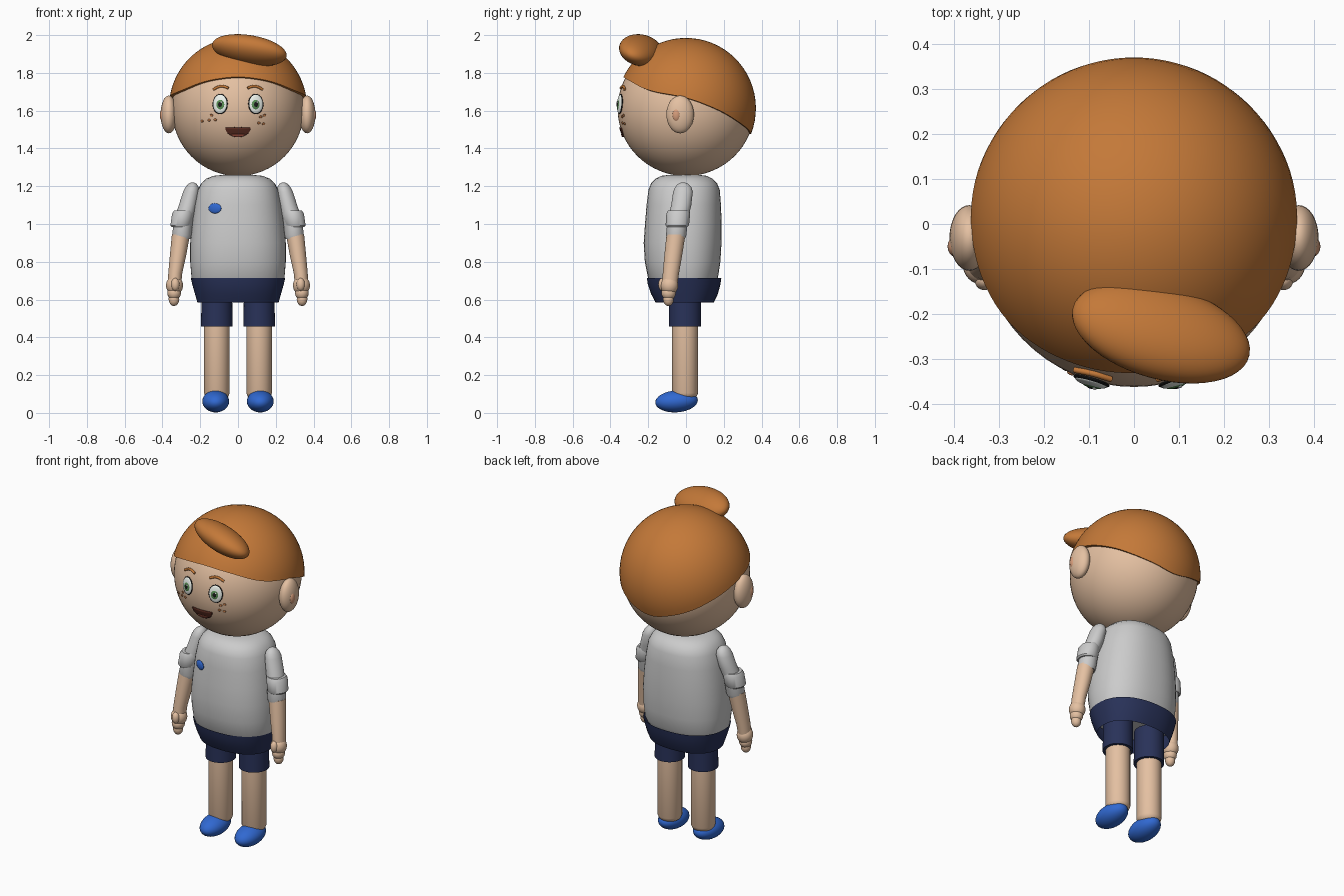
import bpy, bmesh, math
from mathutils import Vector, Euler

if "Cube" in bpy.data.objects:
    bpy.data.objects.remove(bpy.data.objects["Cube"])

HEAD_C, HEAD_R = Vector((0, 0, 1.61)), Vector((.35, .362, .356))


def mat(name, rgb):
    m = bpy.data.materials.new(name)
    m.diffuse_color = (*rgb, 1)
    m.use_nodes = True
    m.node_tree.nodes["Principled BSDF"].inputs["Base Color"].default_value = m.diffuse_color
    return m


SKIN = mat("skin", (.78, .53, .36))
BLUSH = mat("ear_pink", (.68, .34, .20))
HAIR = mat("hair", (.55, .19, .04))
NAVY = mat("navy", (.022, .032, .10))
BLUE = mat("blue", (.03, .14, .64))
WHITE = mat("white", (.85, .9, .85))
GREEN = mat("green", (.10, .28, .09))
DARK = mat("dark", (.01, .01, .01))
MOUTH = mat("mouth", (.10, .025, .015))
TONGUE = mat("tongue", (.35, .08, .05))
FRECKLE = mat("freckle", (.45, .17, .06))


def finish(name, bm, m):
    bmesh.ops.recalc_face_normals(bm, faces=bm.faces)
    me = bpy.data.meshes.new(name)
    bm.to_mesh(me)
    bm.free()
    ob = bpy.data.objects.new(name, me)
    bpy.context.collection.objects.link(ob)
    if m:
        me.materials.append(m)
    return ob


def ball(name, loc, size, m, rot=(0, 0, 0), seg=32):
    bm = bmesh.new()
    bmesh.ops.create_uvsphere(bm, u_segments=seg, v_segments=seg // 2, radius=1)
    ob = finish(name, bm, m)
    ob.location, ob.scale = loc, size
    ob.rotation_euler = rot
    return ob


def loft(name, rings, m, p=2.0, bottom=True, top=True, n=48):
    """Stack of superellipse rings (cx, cy, z, rx, ry)."""
    bm = bmesh.new()
    loops = []
    for cx, cy, z, rx, ry in rings:
        loop = []
        for i in range(n):
            c, s = math.cos(math.tau * i / n), math.sin(math.tau * i / n)
            k = (abs(c) ** p + abs(s) ** p) ** (-1 / p)
            loop.append(bm.verts.new((cx + rx * c * k, cy + ry * s * k, z)))
        loops.append(loop)
    for a, b in zip(loops, loops[1:]):
        for i in range(n):
            bm.faces.new((a[i], a[(i + 1) % n], b[(i + 1) % n], b[i]))
    if bottom:
        bm.faces.new(loops[0])
    if top:
        bm.faces.new(loops[-1])
    return finish(name, bm, m)


def on_head(x, z, off=0.0):
    u, w = x / HEAD_R.x, (z - HEAD_C.z) / HEAD_R.z
    v = -math.sqrt(1 - u * u - w * w)
    n = Vector((u / HEAD_R.x, v / HEAD_R.y, w / HEAD_R.z)).normalized()
    return Vector((x, v * HEAD_R.y, z)) + n * off, n


def face_disc(name, x, z, off, size, m, seg=24):
    loc, n = on_head(x, z, off)
    return ball(name, loc, size, m, n.to_track_quat('Z', 'Y').to_euler(), seg)


def mouth_patch(name, width, top, height, off, m):
    bm = bmesh.new()
    N, K = 20, 5
    rows = []
    for i in range(N + 1):
        u = -math.cos(math.pi * i / N)
        h = height * math.sqrt(max(0, 1 - u * u)) + .003
        rows.append([bm.verts.new(on_head(width * u, top - h * j / K, off)[0]) for j in range(K + 1)])
    for a, b in zip(rows, rows[1:]):
        for j in range(K):
            bm.faces.new((a[j], a[j + 1], b[j + 1], b[j]))
    ob = finish(name, bm, m)
    mod = ob.modifiers.new("thickness", 'SOLIDIFY')
    mod.thickness, mod.offset = .008, 0


# head
ball("head", HEAD_C, HEAD_R, SKIN, seg=64)

# hair cap: part of a sphere cut along a hairline (angle from front, height)
LINE = [(0, 1.783), (30, 1.76), (57, 1.705), (90, 1.672), (115, 1.612), (145, 1.525), (180, 1.465)]


def hairline(deg):
    for (a, za), (b, zb) in zip(LINE, LINE[1:]):
        if deg <= b:
            return za + (zb - za) * (deg - a) / (b - a)
    return LINE[-1][1]


bm = bmesh.new()
N, K = 96, 20
pole = bm.verts.new((0, 0, 1.985))
cols = []
for i in range(N):
    deg = 360 * i / N
    d = min(deg, 360 - deg)
    z = sum(hairline(abs(min(d + o, 360 - d - o))) for o in (-10, -5, 0, 5, 10)) / 5
    t = math.acos((z - 1.613) / .372)
    a = math.radians(deg)
    steps = [(t * j / K, 1) for j in range(1, K + 1)] + [(t, .93)]
    cols.append([bm.verts.new((.366 * r * math.sin(q) * math.sin(a), -.37 * r * math.sin(q) * math.cos(a),
                               1.613 + .372 * r * math.cos(q))) for q, r in steps])
for i in range(N):
    a, b = cols[i], cols[(i + 1) % N]
    bm.faces.new((pole, a[0], b[0]))
    for j in range(K):
        bm.faces.new((a[j], a[j + 1], b[j + 1], b[j]))
finish("hair_cap", bm, HAIR)

# swept tuft above the forehead
ball("hair_tuft", (.06, -.24, 1.92), (.205, .11, .073), HAIR,
     (math.radians(-25), math.radians(8), math.radians(-15)), 48)

# shirt, open shorts
loft("shirt", [(0, -.015, .69, .238, .172), (0, -.016, .715, .246, .185), (0, -.018, .8, .253, .2),
               (0, -.018, .9, .253, .206), (0, -.014, 1.0, .243, .203), (0, -.012, 1.1, .23, .197),
               (0, -.01, 1.18, .213, .189), (0, -.01, 1.215, .195, .175), (0, -.01, 1.24, .168, .15),
               (0, -.01, 1.255, .13, .12), (0, -.01, 1.26, .08, .08)], None, 2.3)
loft("shorts_waist", [(0, -.007, .585, .215, .154), (0, -.008, .63, .228, .177),
                      (0, -.01, .68, .242, .192), (0, -.01, .713, .25, .197)],
     NAVY, 2.3, bottom=False, top=False)
ball("chest_patch", (-.122, -.191, 1.083), (.037, .01, .027), BLUE, (0, 0, math.radians(-24)), 24)

# mouth
mouth_patch("mouth", .065, 1.512, .047, .002, MOUTH)
mouth_patch("tongue", .034, 1.478, .011, .005, TONGUE)

for s, side in ((-1, "right"), (1, "left")):
    def nm(part):
        return f"{side}_{part}"

    # ear
    ball(nm("ear"), (s * .366, -.031, 1.58), (.044, .073, .1), SKIN)
    ball(nm("inner_ear"), (s * .396, -.05, 1.577), (.018, .023, .036), BLUSH)

    # eye layers
    x = s * .094
    face_disc(nm("eye_rim"), x, 1.635, .001, (.042, .054, .008), DARK)
    face_disc(nm("eye_white"), x, 1.635, .003, (.038, .05, .011), WHITE)
    face_disc(nm("iris"), x * .97, 1.632, .009, (.024, .029, .007), GREEN)
    face_disc(nm("pupil"), x * .97, 1.632, .013, (.012, .015, .005), DARK)
    face_disc(nm("eye_glint"), x * .97 + .007, 1.643, .016, (.005, .006, .003), WHITE, 12)

    # eyebrow
    cu = bpy.data.curves.new(nm("eyebrow"), 'CURVE')
    cu.dimensions, cu.bevel_depth, cu.bevel_resolution, cu.use_fill_caps = '3D', .007, 3, True
    sp = cu.splines.new('POLY')
    sp.points.add(8)
    for i, pt in enumerate(sp.points):
        t = i / 8
        co = on_head(s * (.05 + .08 * t), 1.718 - .008 * t + .014 * math.sin(math.pi * t), .004)[0]
        pt.co = (*co, 1)
    cu.materials.append(HAIR)
    bpy.context.collection.objects.link(bpy.data.objects.new(nm("eyebrow"), cu))

    # arm: sleeve, cuff, forearm
    loft(nm("sleeve"), [(s * .298, -.052, .92, .046, .046), (s * .298, -.052, .94, .051, .054),
                        (s * .288, -.043, 1.03, .05, .054), (s * .265, -.025, 1.1, .048, .053),
                        (s * .248, -.016, 1.17, .043, .052), (s * .243, -.015, 1.195, .035, .043),
                        (s * .241, -.015, 1.212, .022, .028), (s * .24, -.015, 1.22, .008, .01)], None, n=32)
    loft(nm("sleeve_cuff"), [(s * .302, -.047, .985, .05, .055), (s * .301, -.046, .993, .057, .062),
                             (s * .292, -.041, 1.055, .057, .063), (s * .288, -.039, 1.072, .05, .056)],
         None, n=32)
    loft(nm("forearm"), [(s * .336, -.085, .69, .036, .041), (s * .332, -.08, .74, .037, .043),
                         (s * .318, -.068, .83, .043, .047), (s * .302, -.053, .945, .048, .05)], SKIN, n=32)

    # hand
    ball(nm("palm"), (s * .336, -.088, .675), (.045, .047, .05), SKIN)
    ball(nm("fingers"), (s * .338, -.092, .635), (.036, .038, .038), SKIN)
    ball(nm("fingertips"), (s * .339, -.093, .602), (.028, .028, .036), SKIN)
    ball(nm("thumb"), (s * .332, -.125, .68), (.022, .022, .034), SKIN)

    # leg and shoe
    loft(nm("shorts_leg"), [(s * .112, -.005, .457, .084, .085), (s * .112, -.005, .66, .08, .085)], NAVY)
    loft(nm("leg"), [(s * .112, -.005, .075, .045, .045), (s * .112, -.005, .085, .06, .06),
                     (s * .112, -.005, .105, .068, .069), (s * .112, -.005, .48, .068, .069)], SKIN)
    ball(nm("shoe"), (s * .118, -.05, .061), (.071, .113, .058), BLUE, (math.radians(4), 0, 0))

# freckles
for i, (x, z) in enumerate([(-.14, 1.575), (-.19, 1.545), (-.152, 1.55), (-.12, 1.552),
                            (.14, 1.575), (.12, 1.567), (.11, 1.535), (.135, 1.53)]):
    face_disc(f"freckle_{i + 1}", x, z, .001, (.009, .007, .005), FRECKLE, 12)

# smooth shading with crisp hems
for ob in bpy.context.scene.objects:
    if ob.type == 'MESH':
        ob.select_set(True)
        bpy.context.view_layer.objects.active = ob
bpy.ops.object.shade_smooth_by_angle(angle=math.radians(42))
